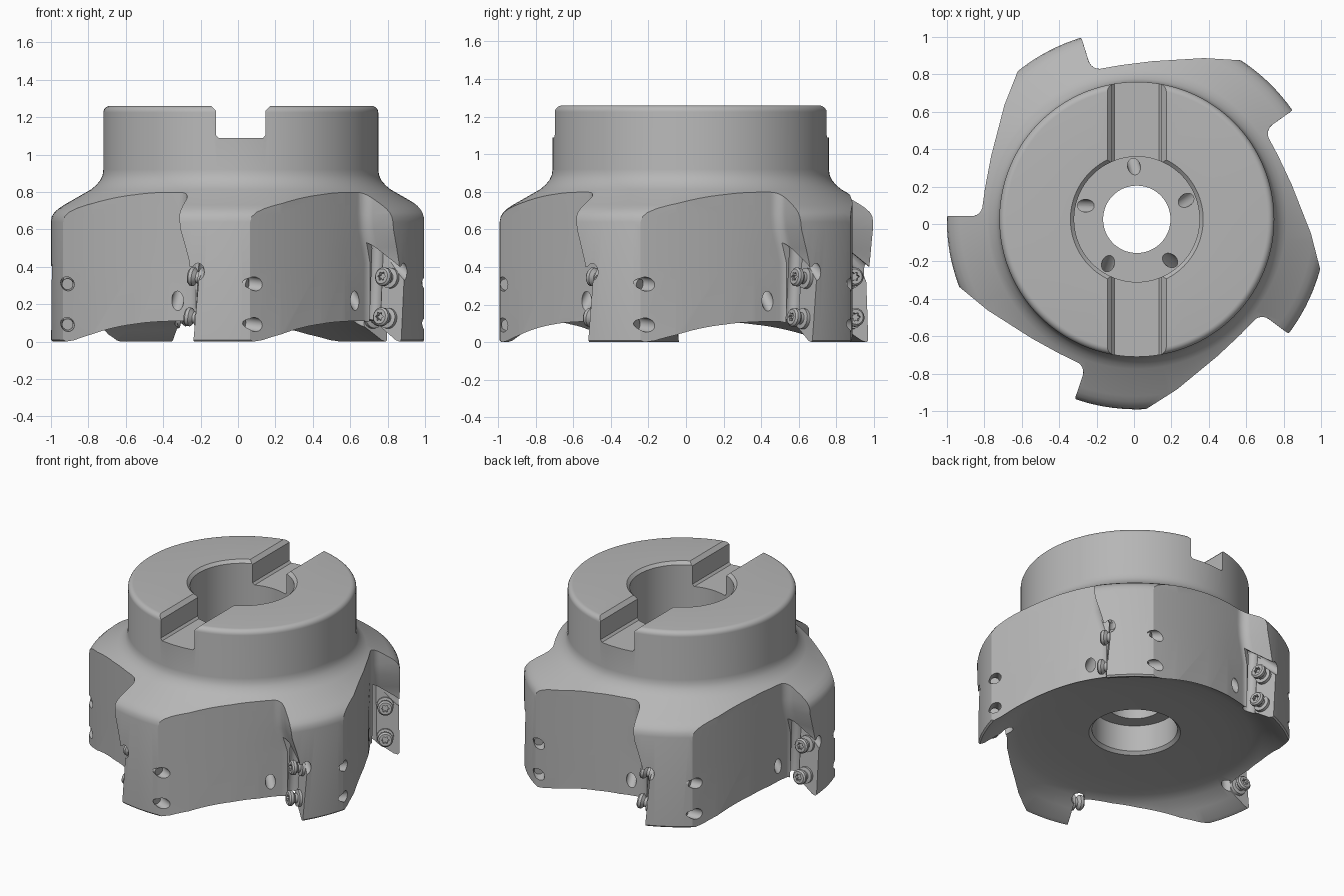
import bpy, bmesh
from math import cos, sin, radians, tau
from mathutils import Vector, Matrix

old = bpy.data.objects.get("Cube")
if old:
    bpy.data.objects.remove(old, do_unlink=True)

steel = bpy.data.materials.new("steel grey")
steel.use_nodes = True
grey = (0.47, 0.47, 0.47, 1)
steel.diffuse_color = grey
steel.node_tree.nodes["Principled BSDF"].inputs["Base Color"].default_value = grey

AXIS = Vector((0.015, 0.025, 0))
R = 1.016
# Tooth frames: x radial, y tangential (into the tooth), z up
TEETH = [Matrix.Translation(AXIS) @ Matrix.Rotation(radians(35.3 + 72 * k), 4, 'Z') for k in range(5)]


def loft(bm, rings, closed=False):
    """Skin a list of equal rings; cap the ends, or join them when closed."""
    rows = [[bm.verts.new(p) for p in ring] for ring in rings]
    n = len(rows[0])
    for a, b in zip(rows, rows[1:] + (rows[:1] if closed else [])):
        for i in range(n):
            j = (i + 1) % n
            bm.faces.new((a[i], a[j], b[j], b[i]))
    if not closed:
        bm.faces.new(rows[0][::-1])
        bm.faces.new(rows[-1])


def rod(bm, frame, start, direction, stations, n=24):
    """Turned part along a direction; stations are (distance, radius, lobe)."""
    rot = Vector(direction).to_track_quat('Z', 'Y')
    rings = []
    for d, r, lobe in stations:
        ring = []
        for i in range(n):
            a = tau * i / n
            q = r + lobe * cos(6 * a)
            ring.append(frame @ (Vector(start) + rot @ Vector((q * cos(a), q * sin(a), d))))
        rings.append(ring)
    loft(bm, rings)


def make(name, bm):
    bmesh.ops.recalc_face_normals(bm, faces=bm.faces)
    mesh = bpy.data.meshes.new(name)
    bm.to_mesh(mesh)
    bm.free()
    mesh.materials.append(steel)
    ob = bpy.data.objects.new(name, mesh)
    bpy.context.scene.collection.objects.link(ob)
    return ob


def volume(ob):
    bm = bmesh.new()
    bm.from_object(ob, bpy.context.evaluated_depsgraph_get())
    v = bm.calc_volume()
    bm.free()
    return v


def carve(body, bm, op='DIFFERENCE'):
    """Boolean cut; take the first solver that leaves a plausible solid."""
    cutter = make("cutter", bm)
    cutter.hide_render = True
    before = volume(body)
    bpy.context.view_layer.objects.active = body
    mod = body.modifiers.new("cut", 'BOOLEAN')
    mod.operation, mod.object = op, cutter
    for solver in ('EXACT', 'MANIFOLD', 'FLOAT'):
        mod.solver = solver
        if 0.7 < volume(body) / before < 1.0001:
            bpy.ops.object.modifier_apply(modifier=mod.name)
            break
    else:
        body.modifiers.remove(mod)
    bpy.data.objects.remove(cutter, do_unlink=True)


def smooth(ob, angle):
    bpy.ops.object.select_all(action='DESELECT')
    ob.select_set(True)
    bpy.context.view_layer.objects.active = ob
    bpy.ops.object.shade_smooth_by_angle(angle=radians(angle))


def seat(z):
    """Tangential position of the insert seat at a height."""
    return 0.075 + 0.09 * z


# Turned body: hub, cone, rim, dished underside and stepped bore
rounded = [(.70 + .035 * sin(radians(a)), 1.225 + .035 * cos(radians(a))) for a in range(0, 91, 15)]
profile = [(.355, 1.26)] + rounded + [
    (.735, .92), (.739, .89), (.752, .862), (.774, .836), (.80, .814),
    (.945, .731), (.975, .711), (.998, .69), (1.011, .668), (R, .64),
    (R, .01), (1.006, 0), (.98, .008), (.9, .062), (.82, .113), (.75, .132),
    (.6, .148), (.45, .157), (.295, .163), (.275, .183), (.275, .37),
    (.18, .37), (.18, .85), (.335, .85), (.335, 1.24)]
bm = bmesh.new()
N = 144
loft(bm, [[AXIS + Vector((r * cos(tau * i / N), r * sin(tau * i / N), z)) for r, z in profile]
          for i in range(N)], closed=True)
body = make("cutter_body", bm)

# Five-lobed outline, with the tooth faces leaning as they go down
fillet = [(.885 + .06 * cos(radians(a)), -.06 + .06 * sin(radians(a))) for a in range(180, 89, -15)]
floor = [(.625, -.84), (.716, -.6), (.783, -.328), (.813, -.16)]
back = [(1.08 * cos(radians(a)), 1.08 * sin(radians(a))) for a in (6, 12)]
levels = []
for z, shift in ((-.1, .055), (.42, .055), (.5, .033), (.6, .003), (.68, -.006), (1.4, -.003)):
    ring = []
    for m in TEETH:
        ring += [m @ Vector((x, y, z)) for x, y in floor]
        ring += [m @ Vector((x, y + shift, z)) for x, y in fillet + [(1.08, 0)]]
        ring += [m @ Vector((x, y, z)) for x, y in back]
    levels.append(ring)
bm = bmesh.new()
loft(bm, levels)
carve(body, bm, 'INTERSECT')

# Drive slot across the top
half = [(.12, 1.09), (.133, 1.105), (.133, 1.235), (.16, 1.262), (.16, 1.4)]
section = half + [(-x, z) for x, z in reversed(half)]
bm = bmesh.new()
loft(bm, [[Vector((AXIS.x + x, y, z)) for x, z in section] for y in (-1, 1)])
carve(body, bm)

# Insert seats
bm = bmesh.new()
for m in TEETH:
    corners = [(.838, -.1), (1.1, -.1), (1.1, .34), (.838, .53)]
    loft(bm, [[m @ Vector((x, -.05, z)) for x, z in corners],
              [m @ Vector((x, seat(z), z)) for x, z in corners]])
carve(body, bm)

# Relief grooves along the inner edge of each seat, with rounded tops
bm = bmesh.new()
for m in TEETH:
    rod(bm, m, (.829, .055, -.12), (.003, .06, 1),
        [(0, .041, 0), (.66, .041, 0), (.68, .035, 0), (.695, .02, 0)])
carve(body, bm)

# Relief grooves along the sloping top edge of each seat
bm = bmesh.new()
for m in TEETH:
    rod(bm, m, (.823, .073, .543), (.2, .03, -.18), [(0, .034, 0), (.42, .034, 0)])
carve(body, bm)

# Coolant holes from the bore ledge to the flutes
bm = bmesh.new()
for m in TEETH:
    a, b = radians(-14.3), radians(-5.5)
    p = Vector((.282 * cos(a), .282 * sin(a), .85))
    q = Vector((.83 * cos(b), .83 * sin(b), .21))
    d = (q - p).normalized()
    rod(bm, m, p - d * .06, d, [(0, .034, 0), ((q - p).length + .15, .034, 0)])
carve(body, bm)

# Screw holes through each tooth
SCREW_Z = {"lower": .135, "upper": .35}
AIM = (0, 1, -.13)
bm = bmesh.new()
for m in TEETH:
    for z in SCREW_Z.values():
        rod(bm, m, (.922, seat(z) - .03, z), AIM, [(0, .037, 0), (.5, .037, 0)])
carve(body, bm)
smooth(body, 25)

# Clamping screws: star socket, head, neck, collar and shank
screw = [(.02, .021, .005), (0, .021, .005), (0, .04, 0), (.01, .05, 0), (.028, .05, 0),
         (.045, .032, 0), (.062, .032, 0), (.066, .055, 0), (.09, .055, 0),
         (.09, .03, 0), (.33, .03, 0)]
for k, m in enumerate(TEETH):
    for label, z in SCREW_Z.items():
        bm = bmesh.new()
        rod(bm, m, (.922, seat(z) - .085, z), AIM, screw)
        smooth(make(f"{label}_screw_{k + 1}", bm), 30)
